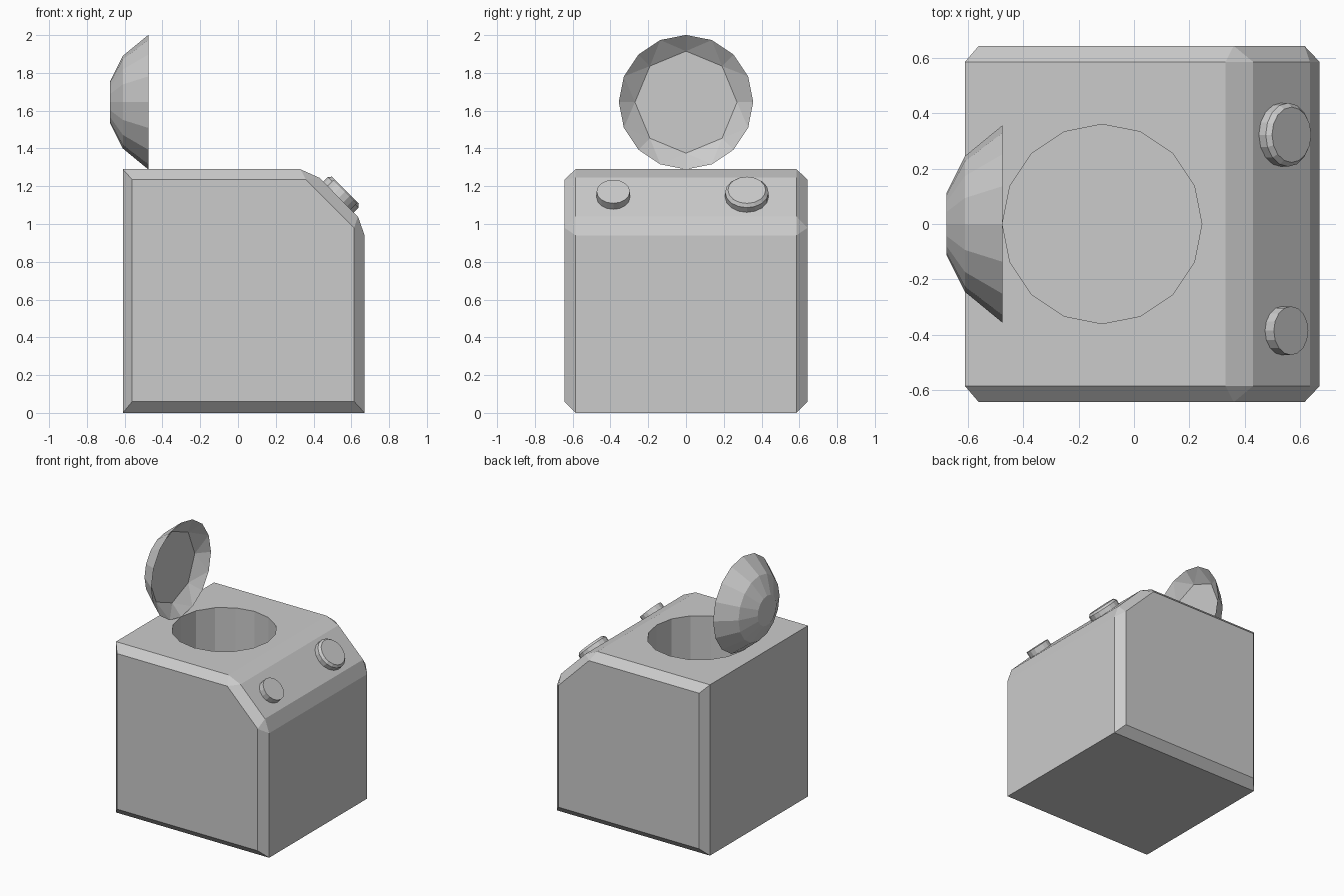
import bpy, bmesh
from math import cos, sin, pi, radians
from mathutils import Matrix

if "Cube" in bpy.data.objects:
    bpy.data.objects.remove(bpy.data.objects["Cube"])


def finish(bm, name, matrix=None):
    """Clean normals and turn a bmesh into an object."""
    bmesh.ops.recalc_face_normals(bm, faces=bm.faces)
    mesh = bpy.data.meshes.new(name)
    bm.to_mesh(mesh)
    bm.free()
    obj = bpy.data.objects.new(name, mesh)
    bpy.context.collection.objects.link(obj)
    if matrix:
        obj.matrix_world = matrix
    return obj


def ring(bm, radius, z, sides):
    return [bm.verts.new((radius * cos(2 * pi * i / sides),
                          radius * sin(2 * pi * i / sides), z)) for i in range(sides)]


def bridge(bm, a, b):
    n = len(a)
    for i in range(n):
        j = (i + 1) % n
        bm.faces.new((a[i], a[j], b[j], b[i]))


def lathe(name, profile, sides, matrix):
    """Closed turned solid from (radius, height) pairs."""
    bm = bmesh.new()
    rings = [ring(bm, r, z, sides) for r, z in profile]
    for a, b in zip(rings, rings[1:]):
        bridge(bm, a, b)
    bm.faces.new(rings[0])
    bm.faces.new(rings[-1])
    return finish(bm, name, matrix)


# Body: side profile extruded in y, both side faces inset by a chamfer
outer = [(-.61, 0), (.67, 0), (.67, .94), (.635, 1.04),
         (.43, 1.245), (.33, 1.29), (-.61, 1.29)]
inner = [(-.56, .06), (.615, .06), (.615, .98), (.36, 1.235), (-.56, 1.235)]
inner_of = [0, 1, 2, 2, 3, 3, 4]
bm = bmesh.new()
edges = []
for s in (-1, 1):
    o = [bm.verts.new((x, s * .585, z)) for x, z in outer]
    n = [bm.verts.new((x, s * .643, z)) for x, z in inner]
    bm.faces.new(n)
    for i in range(7):
        j = (i + 1) % 7
        a, b = n[inner_of[i]], n[inner_of[j]]
        bm.faces.new((o[i], o[j], b) if a is b else (o[i], o[j], b, a))
    edges.append(o)
bridge(bm, *edges)
body = finish(bm, "body")

# Round well cut into the top
cutter = lathe("well_cutter", [(.36, .55), (.36, 1.5)], 16,
               Matrix.Translation((-.115, 0, 0)))
cutter.hide_render = True
cutter.hide_viewport = True
cut = body.modifiers.new("well", 'BOOLEAN')
cut.operation = 'DIFFERENCE'
cut.solver = 'EXACT'
cut.object = cutter

# Open domed lid, standing on edge, with an octagonal recess inside
bm = bmesh.new()
rim = ring(bm, .356, 0, 16)
mid = ring(bm, .245, .135, 16)
cap = ring(bm, .112, .202, 16)
bridge(bm, rim, mid)
bridge(bm, mid, cap)
bm.faces.new(cap)
floor = ring(bm, .27, .075, 8)
bm.faces.new(floor)
for i in range(8):
    a, b = floor[i], floor[(i + 1) % 8]
    r0, r1, r2 = rim[2 * i], rim[2 * i + 1], rim[(2 * i + 2) % 16]
    for tri in ((r0, r1, a), (r1, b, a), (r1, r2, b)):
        bm.faces.new(tri)
finish(bm, "lid", Matrix.Translation((-.475, 0, 1.645)) @ Matrix.Rotation(radians(-90), 4, 'Y'))

# Knobs on the slanted control panel
tilt = Matrix.Rotation(radians(45), 4, 'Y')
lathe("large_knob", [(.115, -.02), (.115, .035), (.1, .052)], 16,
      Matrix.Translation((.532, .322, 1.143)) @ tilt)
lathe("small_knob", [(.088, -.02), (.088, .045)], 16,
      Matrix.Translation((.535, -.385, 1.14)) @ tilt)
